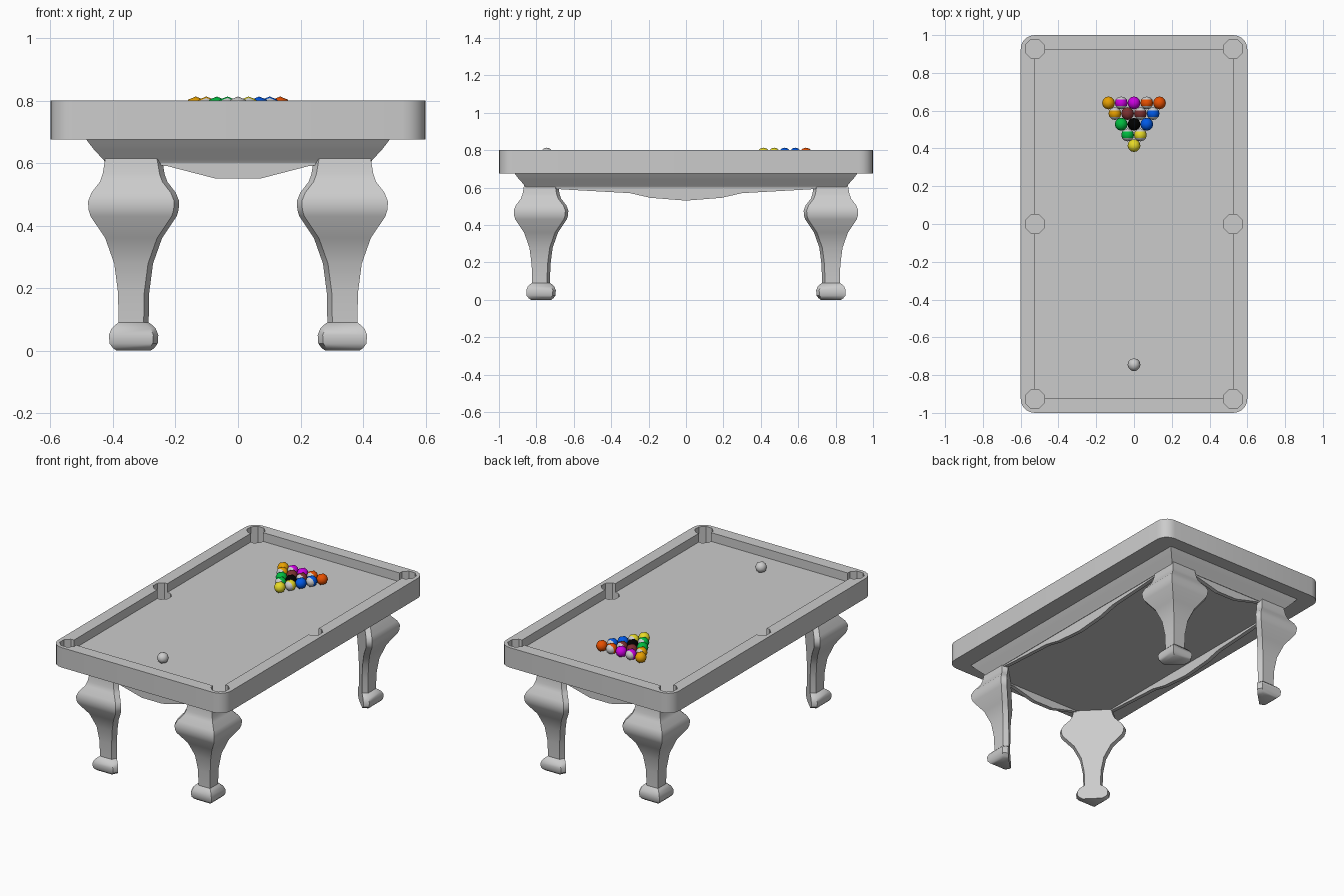
import bpy, bmesh, math
from mathutils import Matrix

if "Cube" in bpy.data.objects:
    bpy.data.objects.remove(bpy.data.objects["Cube"])


def finish(bm, name, smooth=None):
    bmesh.ops.recalc_face_normals(bm, faces=bm.faces[:])
    me = bpy.data.meshes.new(name)
    bm.to_mesh(me)
    bm.free()
    ob = bpy.data.objects.new(name, me)
    bpy.context.collection.objects.link(ob)
    if smooth:
        bpy.ops.object.select_all(action='DESELECT')
        ob.select_set(True)
        bpy.context.view_layer.objects.active = ob
        bpy.ops.object.shade_smooth_by_angle(angle=math.radians(smooth))
    return ob


def loft(name, sections, smooth=None):
    """Skin a stack of equal-sized closed sections and cap both ends."""
    bm = bmesh.new()
    rings = [[bm.verts.new(p) for p in s] for s in sections]
    n = len(rings[0])
    for a, b in zip(rings, rings[1:]):
        for i in range(n):
            j = (i + 1) % n
            bm.faces.new((a[i], a[j], b[j], b[i]))
    bm.faces.new(rings[0])
    bm.faces.new(rings[-1])
    return finish(bm, name, smooth)


def rect(x, y, z):
    return [(-x, -y, z), (x, -y, z), (x, y, z), (-x, y, z)]


def rounded_rect(x, y, r, z, steps=5):
    pts = []
    for k, (sx, sy) in enumerate([(1, 1), (-1, 1), (-1, -1), (1, -1)]):
        for i in range(steps + 1):
            a = math.pi / 2 * (k + i / steps)
            pts.append((sx * (x - r) + r * math.cos(a), sy * (y - r) + r * math.sin(a), z))
    return pts


def octagon(x, y, r, z):
    return [(x + r * math.cos(math.pi / 8 + i * math.pi / 4),
             y + r * math.sin(math.pi / 8 + i * math.pi / 4), z) for i in range(8)]


def cut(target, cutter):
    mod = target.modifiers.new('cut', 'BOOLEAN')
    mod.operation = 'DIFFERENCE'
    mod.solver = 'EXACT'
    mod.object = cutter
    bpy.context.view_layer.objects.active = target
    bpy.ops.object.modifier_apply(modifier=mod.name)
    bpy.data.objects.remove(cutter)


BED = 0.745

# Table top with sunken bed and six pockets
top = loft('table_top', [rounded_rect(0.6, 1.0, 0.075, z) for z in (0.675, 0.8)])
cut(top, loft('bed_cutter', [rect(0.525, 0.925, z) for z in (BED, 0.9)]))
for px in (-0.525, 0.525):
    for py in (-0.927, 0, 0.927):
        cut(top, loft('pocket_cutter', [octagon(px, py, 0.054, z) for z in (0.69, 0.9)]))
bpy.ops.object.select_all(action='DESELECT')
top.select_set(True)
bpy.context.view_layer.objects.active = top
bpy.ops.object.shade_smooth_by_angle(angle=math.radians(30))

# Flared moulding under the top
flare = [(0.0, 0.60), (0.006, 0.61), (0.036, 0.642), (0.05, 0.66), (0.062, 0.676)]
loft('moulding', [rect(0.424 + d, 0.855 + d, z) for d, z in flare], 40)


# Scalloped skirts between the legs
def skirt(name, half_outline, place):
    low = [(-u, z) for u, z in half_outline] + [(u, z) for u, z in reversed(half_outline)]
    outline = []
    for p in low:
        if not outline or outline[-1] != p:
            outline.append(p)
    loft(name, [[place(u, d, z) for u, z in outline] for d in (0, 0.025)])


short = [(0.33, 0.62), (0.33, 0.60), (0.225, 0.59), (0.07, 0.55)]
long = [(0.77, 0.62), (0.77, 0.60), (0.66, 0.59), (0.3, 0.57), (0.19, 0.545), (0.0, 0.53)]
for s, end, side in ((-1, 'front', 'left'), (1, 'back', 'right')):
    skirt(end + '_skirt', short, lambda u, d, z: (u, s * (0.852 - d), z))
    skirt(side + '_skirt', long, lambda u, d, z: (s * (0.421 - d), u, z))

# Corner legs: two outer faces, narrow edges and a diagonal inner face
leg_profile = [(0.0, 0.055), (0.008, 0.066), (0.022, 0.077), (0.05, 0.079), (0.07, 0.071),
               (0.083, 0.058), (0.09, 0.048), (0.186, 0.05), (0.278, 0.062), (0.36, 0.091),
               (0.43, 0.138), (0.45, 0.144), (0.477, 0.146), (0.505, 0.135), (0.54, 0.108),
               (0.565, 0.099), (0.595, 0.094), (0.63, 0.088)]


def leg_section(z, h, sx, sy):
    s, t = 0.016, 0.03
    pts = [(h, h), (s - h, h), (-h, h - t), (h - t, -h), (h, s - h)]
    return [(sx * (0.334 + x), sy * (0.775 + y), z) for x, y in pts]


for sy, end in ((-1, 'front'), (1, 'back')):
    for sx, side in ((-1, 'left'), (1, 'right')):
        loft(f'{end}_{side}_leg', [leg_section(z, h, sx, sy) for z, h in leg_profile], 40)

# Balls
colours = {'white': (0.8, 0.8, 0.8), 'yellow': (0.8, 0.7, 0.02), 'blue': (0.0, 0.1, 0.8),
           'red': (0.8, 0.08, 0.0), 'purple': (0.6, 0.0, 0.75), 'orange': (0.8, 0.35, 0.0),
           'green': (0.0, 0.5, 0.05), 'maroon': (0.2, 0.03, 0.03), 'black': (0.0, 0.0, 0.0)}
mats = {}
for c, rgb in colours.items():
    mats[c] = bpy.data.materials.new(c)
    mats[c].diffuse_color = (*rgb, 1)


def ball(name, x, y, colour, striped=False):
    r = 0.034
    bm = bmesh.new()
    bmesh.ops.create_uvsphere(bm, u_segments=8, v_segments=6, radius=r,
                              matrix=Matrix.Rotation(math.pi / 2, 4, 'X'))
    for f in bm.faces:
        if striped and abs(f.calc_center_median().y) > 0.55 * r:
            f.material_index = 1
    ob = finish(bm, name, 60)
    ob.location = (x, y, BED + r)
    ob.data.materials.append(mats[colour])
    ob.data.materials.append(mats['white'])


rack = [['yellow'],
        ['green*', 'yellow*'],
        ['green', 'black', 'blue'],
        ['orange*', 'maroon', 'maroon*', 'blue*'],
        ['orange', 'purple*', 'purple', 'red*', 'red']]
for i, row in enumerate(rack):
    for j, c in enumerate(row):
        plain = c.strip('*')
        kind = 'striped' if '*' in c else 'solid'
        ball(f'{kind}_{plain}_ball', (j - i / 2) * 0.0675, 0.415 + i * 0.0565, plain, '*' in c)
ball('cue_ball', 0, -0.745, 'white')

for m in bpy.data.materials:
    if m.users and not m.is_grease_pencil:
        m.use_nodes = True
        m.node_tree.nodes["Principled BSDF"].inputs["Base Color"].default_value = m.diffuse_color
